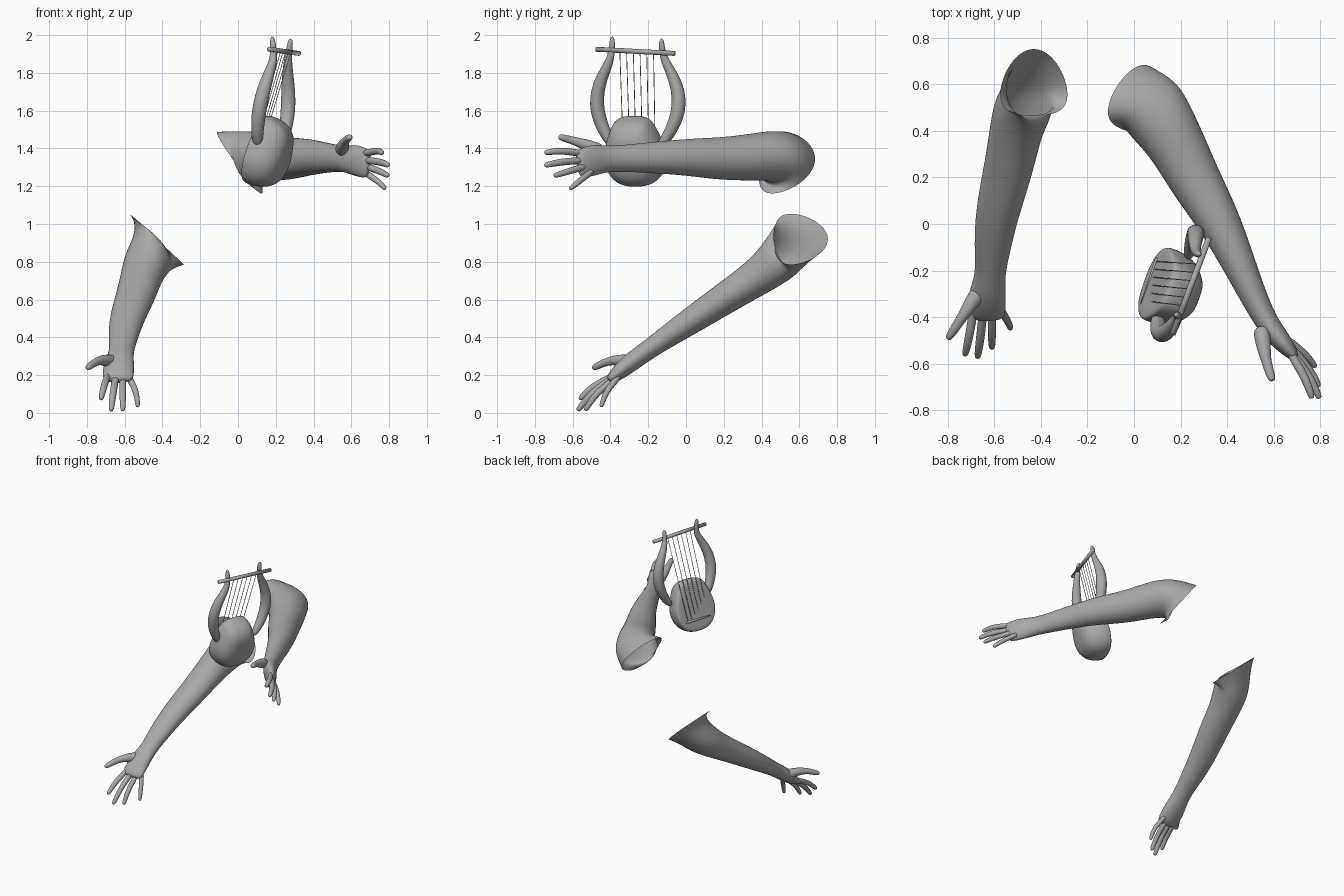
import bpy, bmesh, math
from mathutils import Vector

cube = bpy.data.objects.get("Cube")
if cube:
    bpy.data.objects.remove(cube, do_unlink=True)

grey = bpy.data.materials.new("plain_grey")
grey.use_nodes = True
grey.diffuse_color = (0.4, 0.4, 0.4, 1)
grey.node_tree.nodes["Principled BSDF"].inputs["Base Color"].default_value = grey.diffuse_color

UP, SIDE = Vector((0, 0, 1)), Vector((1, 0, 0))


def make_object(name, rings, levels, open_start=False):
    """Skin a list of point rings and smooth the result."""
    bm = bmesh.new()
    loops = [[bm.verts.new(p) for p in ring] for ring in rings]
    for a, b in zip(loops, loops[1:]):
        for i in range(len(a)):
            j = (i + 1) % len(a)
            bm.faces.new((a[i], a[j], b[j], b[i]))
    bm.faces.new(loops[-1])
    if not open_start:
        bm.faces.new(loops[0])
    bmesh.ops.recalc_face_normals(bm, faces=bm.faces)
    for face in bm.faces:
        face.smooth = True
    mesh = bpy.data.meshes.new(name)
    bm.to_mesh(mesh)
    bm.free()
    mesh.materials.append(grey)
    obj = bpy.data.objects.new(name, mesh)
    bpy.context.collection.objects.link(obj)
    if levels:
        subsurf = obj.modifiers.new("Smooth", 'SUBSURF')
        subsurf.levels = subsurf.render_levels = levels
    return obj


def tube(name, stations, sides=12, ref=UP, levels=2, start_dir=None, bow=0):
    """Tube through stations (x, y, z, radius across, radius along ref).
    With start_dir the first end stays open; bow bends its rim sideways."""
    centres = [Vector(s[:3]) for s in stations]
    last = len(centres) - 1
    rings = []
    for i, s in enumerate(stations):
        t = centres[min(i + 1, last)] - centres[max(i - 1, 0)]
        if i == 0 and start_dir:
            t = Vector(start_dir)
        t.normalize()
        u = t.cross(ref).normalized()
        v = u.cross(t)
        shift = bow * max(0, 1 - i / 2)
        ring = []
        for k in range(sides):
            a = math.tau * k / sides
            across = math.cos(a) + shift * math.sin(a) ** 2
            ring.append(centres[i] + u * across * s[3] + v * math.sin(a) * s[-1])
        rings.append(ring)
    return make_object(name, rings, levels, open_start=start_dir is not None)


def finger(name, base, tip, bend, radius, flare):
    """Tapered finger from knuckle to tip, bowed by bend, flared at the base."""
    a, b = Vector(base), Vector(tip)
    stations = []
    for f, taper in ((-0.15, flare * 0.8), (0.05, flare), (0.35, 0.5 + flare * 0.5),
                     (0.55, 1.05), (0.75, 0.95), (0.93, 0.85), (1.0, 0.5)):
        p = a.lerp(b, f) + Vector(bend) * math.sin(math.pi * max(f, 0))
        stations.append((*p, radius * taper))
    tube(name, stations, sides=8)


# Raised left arm with palm, open at the shoulder
tube("left_arm", [
    (.022, .54, 1.325, .15, .205), (.075, .51, 1.352, .155, .145),
    (.125, .43, 1.362, .142, .132), (.19, .33, 1.352, .124, .124),
    (.27, .17, 1.345, .112, .113), (.375, 0, 1.355, .092, .098),
    (.485, -.25, 1.35, .064, .077), (.56, -.41, 1.345, .05, .066),
    (.62, -.49, 1.34, .047, .085), (.675, -.55, 1.32, .032, .08),
    (.69, -.575, 1.315, .018, .066)],
    sides=20, start_dir=(.77, -.2, .58), bow=.38)

# Lowered right arm with palm, open at the shoulder
tube("right_arm", [
    (-.43, .61, .92, .145, .2), (-.465, .53, .84, .137, .132),
    (-.505, .42, .745, .114, .104), (-.535, .25, .635, .108, .087),
    (-.588, .05, .503, .095, .074), (-.608, -.1, .403, .08, .06),
    (-.617, -.22, .32, .062, .05), (-.63, -.3, .262, .082, .052),
    (-.635, -.385, .19, .085, .036), (-.635, -.41, .17, .07, .02)],
    sides=20, start_dir=(-.68, 0, -.73), bow=-.38)

# Fingers and thumbs
hands = {
    "left": [("thumb", (.55, -.47, 1.395), (.595, -.675, 1.462), (-.008, 0, .005), .023, 1.75),
             ("index_finger", (.68, -.57, 1.375), (.765, -.75, 1.377), (.01, 0, .01), .019, 1.1),
             ("middle_finger", (.69, -.57, 1.335), (.797, -.75, 1.31), (.01, 0, .005), .019, 1.1),
             ("ring_finger", (.69, -.55, 1.3), (.795, -.7, 1.255), (.01, 0, 0), .018, 1.1),
             ("little_finger", (.675, -.51, 1.27), (.78, -.615, 1.185), (.01, 0, 0), .016, 1.2)],
    "right": [("thumb", (-.665, -.29, .27), (-.8, -.495, .235), (0, 0, .025), .023, 1.75),
              ("index_finger", (-.69, -.38, .195), (-.726, -.565, .07), (0, -.01, .012), .019, 1.1),
              ("middle_finger", (-.65, -.4, .175), (-.672, -.575, .01), (0, -.01, .01), .019, 1.1),
              ("ring_finger", (-.61, -.395, .165), (-.61, -.535, .01), (0, -.01, .01), .018, 1.1),
              ("little_finger", (-.575, -.365, .18), (-.53, -.45, .03), (.01, -.01, .01), .016, 1.2)],
}
for side, digits in hands.items():
    for part, *shape in digits:
        finger(f"{side}_{part}", *shape)

# Lyre sound bowl: mirrored outline, rounded towards the back
across, upward = Vector((.34, .94, 0)), Vector((.28, -.1, .95))
inward = across.cross(upward).normalized()
origin = Vector((.08, -.25, 1.36))
half = [(.06, -.15), (.125, -.115), (.165, -.04), (.168, .04),
        (.138, .13), (.1, .215), (.05, .232)]
outline = half + [(-w, v) for w, v in reversed(half)]
layers = [(.002, .5), (0, .95), (.015, 1), (.07, 1), (.125, .92), (.172, .7), (.19, .35)]
make_object("lyre_bowl", [
    [origin + inward * d + across * w * s + upward * (.03 + (v - .03) * s)
     for w, v in outline] for d, s in layers], 2)

# Curved lyre horns
tube("lyre_front_horn", [
    (.11, -.37, 1.4, .02), (.1, -.415, 1.45, .032), (.108, -.48, 1.6, .042),
    (.143, -.465, 1.74, .037), (.185, -.408, 1.85, .024),
    (.19, -.392, 1.91, .018), (.18, -.39, 1.997, .014)], ref=SIDE)
tube("lyre_rear_horn", [
    (.23, -.15, 1.4, .02), (.245, -.095, 1.46, .032), (.268, -.03, 1.6, .042),
    (.265, -.045, 1.74, .037), (.262, -.105, 1.85, .024),
    (.27, -.128, 1.91, .018), (.28, -.13, 1.985, .014)], ref=SIDE)

# Crossbar, bridge and strings
bar_ends = Vector((.165, -.475, 1.925)), Vector((.322, -.06, 1.903))
bridge_ends = Vector((.035, -.345, 1.3)), Vector((.1, -.145, 1.3))
for name, ends, r in (("lyre_crossbar", bar_ends, .013), ("lyre_bridge", bridge_ends, .008)):
    tube(name, [(*p, r) for p in ends], levels=0)
count = 6
for i in range(count):
    f = i / (count - 1)
    low = bridge_ends[0].lerp(bridge_ends[1], .08 + .84 * f)
    high = bar_ends[0].lerp(bar_ends[1], .3 + .43 * f)
    tube(f"lyre_string_{i + 1}", [(*low, .002), (*high, .002)], sides=6, ref=SIDE, levels=0)
